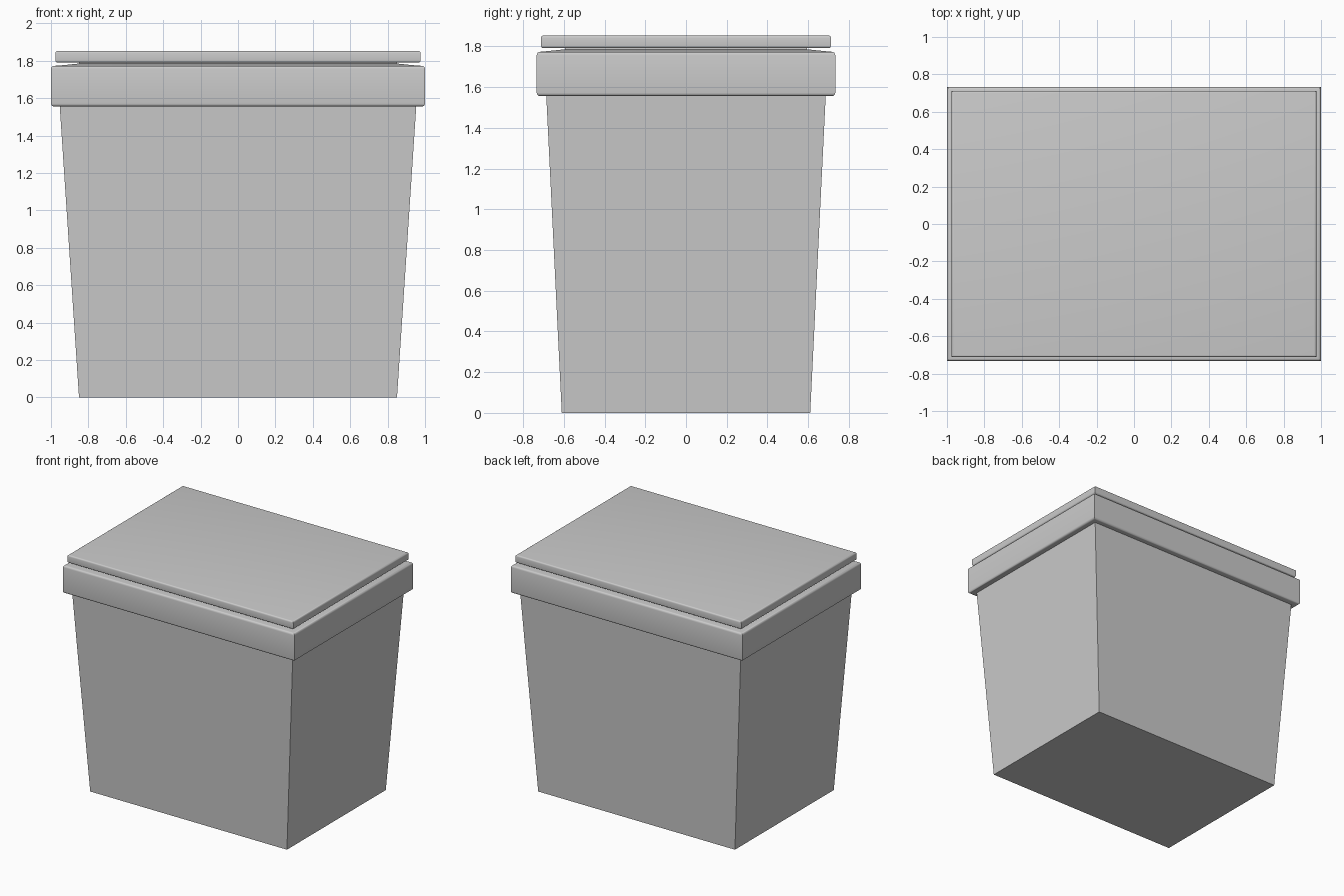
import bpy, bmesh
from math import sin, cos, pi

if "Cube" in bpy.data.objects:
    bpy.data.objects.remove(bpy.data.objects["Cube"])


def rounded_edge(hx, hy, z, r, up, steps=4):
    """Rectangular rings tracing a quarter-round edge, in bottom-to-top order."""
    rings = []
    for i in range(steps + 1):
        a = pi / 2 * i / steps
        if not up:
            a = pi / 2 - a
        d = r * (1 - cos(a))
        dz = r * (1 - sin(a))
        rings.append((hx - d, hy - d, z - dz if up else z + dz))
    return rings


def loft(name, rings):
    """Closed solid through rectangular rings (half x, half y, z)."""
    bm = bmesh.new()
    loops = [[bm.verts.new((sx * hx, sy * hy, z))
              for sx, sy in ((-1, -1), (1, -1), (1, 1), (-1, 1))]
             for hx, hy, z in rings]
    for a, b in zip(loops, loops[1:]):
        for i in range(4):
            j = (i + 1) % 4
            bm.faces.new((a[i], a[j], b[j], b[i]))
    bm.faces.new(loops[0][::-1])
    bm.faces.new(loops[-1])
    bmesh.ops.recalc_face_normals(bm, faces=bm.faces)
    mesh = bpy.data.meshes.new(name)
    bm.to_mesh(mesh)
    bm.free()
    obj = bpy.data.objects.new(name, mesh)
    bpy.context.collection.objects.link(obj)
    bpy.ops.object.select_all(action='DESELECT')
    obj.select_set(True)
    bpy.context.view_layer.objects.active = obj
    bpy.ops.object.shade_smooth_by_angle(angle=pi / 6)
    return obj


# Tapered tub with an overhanging rim whose top slopes up to the opening
loft("tub",
     [(0.85, 0.61, 0.0), (0.953, 0.686, 1.556)]
     + rounded_edge(1.0, 0.733, 1.556, 0.016, up=False)
     + rounded_edge(1.0, 0.733, 1.773, 0.016, up=True)
     + [(0.93, 0.675, 1.777), (0.855, 0.597, 1.785)])

# Lid plate with a short collar that sits on the tub
loft("lid",
     [(0.85, 0.595, 1.785), (0.85, 0.595, 1.791)]
     + rounded_edge(0.976, 0.712, 1.791, 0.012, up=False)
     + rounded_edge(0.976, 0.712, 1.853, 0.012, up=True))
